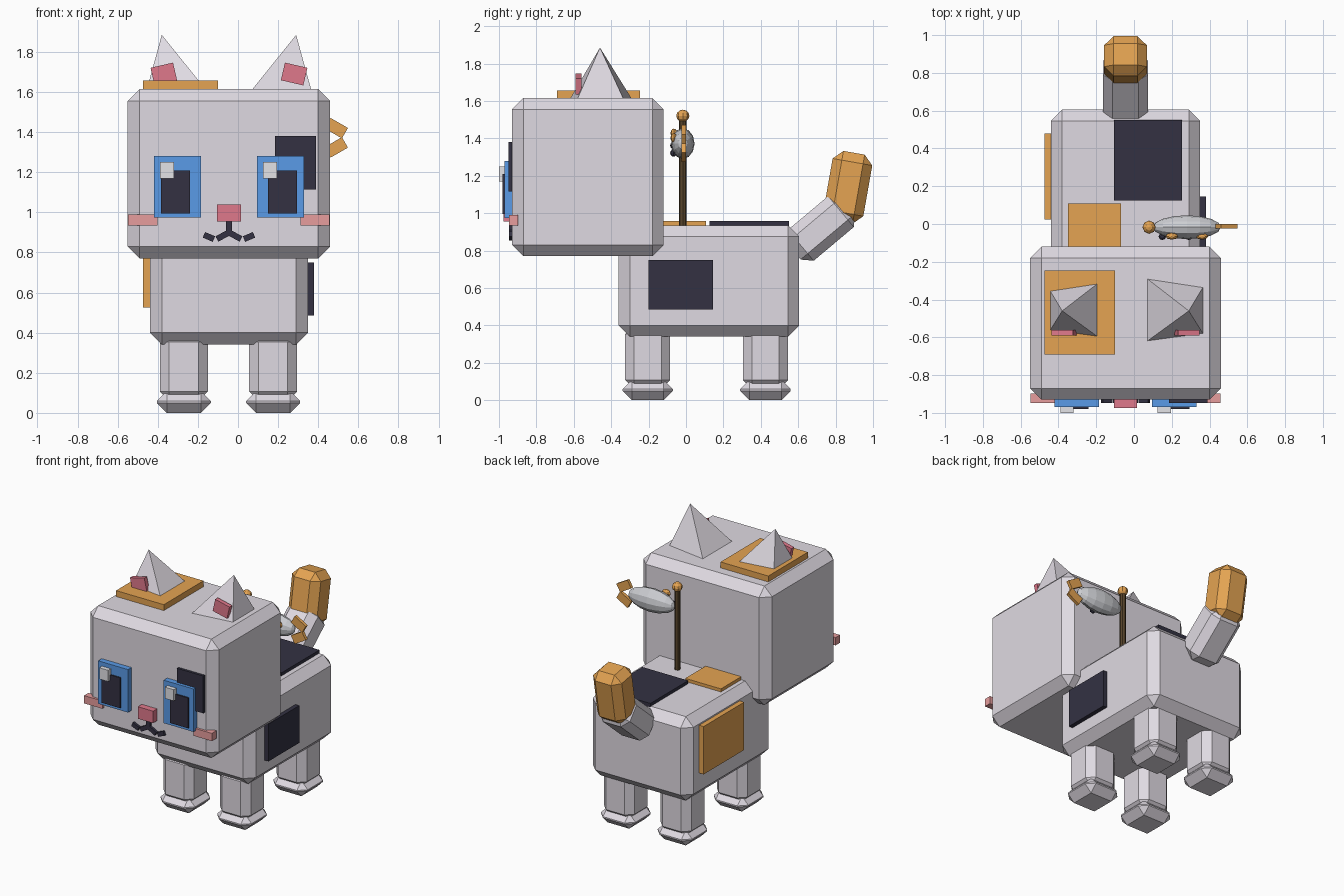
import bpy
import bmesh
from math import radians, atan2, hypot
from mathutils import Matrix, Vector

if "Cube" in bpy.data.objects:
    bpy.data.objects.remove(bpy.data.objects["Cube"], do_unlink=True)


def material(name, r, g, b):
    m = bpy.data.materials.new(name)
    m.use_nodes = True
    m.diffuse_color = (r, g, b, 1)
    m.node_tree.nodes["Principled BSDF"].inputs["Base Color"].default_value = (r, g, b, 1)
    return m


FUR = material("pale grey fur", .74, .70, .76)
ORANGE = material("orange patch", .78, .37, .085)
DARK = material("dark patch", .033, .031, .055)
BLUE = material("blue iris", .105, .34, .83)
PINK = material("rose pink", .74, .19, .26)
BLUSH = material("blush pink", .83, .35, .35)
WHITE = material("eye shine", .77, .77, .80)
BROWN = material("brown stick", .10, .06, .025)
SILVER = material("silver fish", .62, .63, .66)

MID = -0.045  # x of the animal's plane of symmetry


def finish(name, bm, mat):
    bmesh.ops.recalc_face_normals(bm, faces=bm.faces)
    me = bpy.data.meshes.new(name)
    bm.to_mesh(me)
    bm.free()
    me.materials.append(mat)
    ob = bpy.data.objects.new(name, me)
    bpy.context.collection.objects.link(ob)
    return ob


def block(name, mat, center, size, bevel=0, tilt=0, axis="X"):
    """Box with optional chamfer, turned about one axis."""
    bm = bmesh.new()
    bmesh.ops.create_cube(bm, size=1, matrix=Matrix.Diagonal((*size, 1)))
    if bevel:
        bmesh.ops.bevel(bm, geom=bm.edges[:], offset=bevel, segments=1,
                        affect="EDGES", profile=0.5)
    bm.transform(Matrix.Translation(center) @ Matrix.Rotation(radians(tilt), 4, axis))
    return finish(name, bm, mat)


def span(name, mat, x, y, z, bevel=0):
    """Box given by its lower and upper limits."""
    lims = (x, y, z)
    return block(name, mat, [(a + b) / 2 for a, b in lims],
                 [b - a for a, b in lims], bevel)


def ellipsoid(name, mat, center, radii, u=10, v=8, turn=0):
    bm = bmesh.new()
    bmesh.ops.create_uvsphere(bm, u_segments=u, v_segments=v, radius=1)
    bm.transform(Matrix.Translation(center) @ Matrix.Diagonal((*radii, 1))
                 @ Matrix.Rotation(radians(turn), 4, "Y"))
    return finish(name, bm, mat)


def stroke(name, a, b, width=.03):
    """Thin flat bar on the face between two x, z points."""
    a, b = Vector(a), Vector(b)
    d, c = b - a, (a + b) / 2
    block(name, DARK, (c.x, -.935, c.y), (hypot(*d), .025, width),
          tilt=-atan2(d.y, d.x) * 57.2958, axis="Y")


# Body and head
span("body", FUR, (-.44, .35), (-.36, .605), (.34, .935), .06)
span("head", FUR, (-.55, .46), (-.93, -.12), (.77, 1.615), .06)

# Legs and paws
for end, y in (("front", -.205), ("back", .425)):
    for side, x in (("right", -.27), ("left", .175)):
        block(f"{end}_{side}_leg", FUR, (x, y, .23), (.24, .24, .34), .047)
        block(f"{end}_{side}_paw", FUR, (x, y, .0545), (.27, .27, .109), .05)

# Tail
block("tail_base", FUR, (MID, .721, .918), (.24, .215, .38), .05, tilt=-50)
block("tail_tip", ORANGE, (MID, .866, 1.138), (.225, .215, .375), .05, tilt=-10)

# Ears lean outwards, each with a pink inner pad
for side, s in (("left", 1), ("right", -1)):
    bm = bmesh.new()
    ring = [(.115, -.29), (.41, -.335), (.41, -.58), (.115, -.62)]
    base = [bm.verts.new((MID + s * x, y, 1.612)) for x, y in ring]
    tip = bm.verts.new((MID + s * .335, -.46, 1.885))
    bm.faces.new(base)
    for i in range(4):
        bm.faces.new((base[i], base[(i + 1) % 4], tip))
    finish(f"{side}_ear", bm, FUR)
    block(f"{side}_inner_ear", PINK, (MID + s * .325, -.575, 1.69),
          (.115, .03, .09), tilt=s * 13, axis="Y")

    # Eyes, cheeks and the two halves of the mouth
    eye = MID + s * .2575
    block(f"{side}_iris", BLUE, (eye, -.945, 1.1275), (.235, .05, .305))
    block(f"{side}_pupil", DARK, (eye + s * .01, -.96, 1.1025), (.145, .04, .215))
    shine = eye - .0525
    block(f"{side}_eye_shine", WHITE, (shine, -.975, 1.21), (.07, .05, .08))
    block(f"{side}_cheek", BLUSH, (MID + s * .43, -.922, .9625), (.145, .05, .055))
    stroke(f"{side}_mouth_inner", (MID, .90), (MID + s * .06, .867))
    stroke(f"{side}_mouth_outer", (MID + s * .075, .867), (MID + s * .125, .888))

# Nose and lip line
span("nose", PINK, (-.105, .015), (-.975, -.92), (.955, 1.04))
stroke("lip_line", (MID, .89), (MID, .96))

# Coat patches
span("eye_patch", DARK, (.185, .39), (-.948, -.92), (1.115, 1.38))
span("head_patch", ORANGE, (-.475, -.10), (-.69, -.245), (1.60, 1.657))
span("left_side_patch", DARK, (.33, .38), (-.20, .145), (.485, .75))
span("right_side_patch", ORANGE, (-.475, -.42), (.025, .48), (.525, .865))
span("rump_patch", DARK, (-.105, .255), (.125, .55), (.92, .957))
span("shoulder_patch", ORANGE, (-.35, -.07), (-.16, .108), (.92, .957))

# Toy stick with a knob
STICK_X, TOY_Y = .08, -.017
bm = bmesh.new()
bmesh.ops.create_cone(bm, cap_ends=True, segments=8, radius1=.02, radius2=.02, depth=.58,
                      matrix=Matrix.Translation((STICK_X, TOY_Y, 1.22)))
finish("toy_stick", bm, BROWN)
ellipsoid("stick_knob", ORANGE, (STICK_X, TOY_Y, 1.52), (.035, .035, .033), 8, 6)

# Toy fish
FISH_Z = 1.372
ellipsoid("fish_body", SILVER, (.28, TOY_Y, FISH_Z), (.18, .063, .082), 12, 8, turn=90)
for part, s in (("upper", 1), ("lower", -1)):
    block(f"fish_{part}_tail_fin", ORANGE, (.49, TOY_Y + .005, FISH_Z + s * .048),
          (.10, .022, .06), tilt=s * 30, axis="Y")
for i, (x, z) in enumerate(((.20, .055), (.36, .03))):
    ellipsoid(f"fish_spot_{i + 1}", ORANGE, (x, -.065, FISH_Z + z), (.033, .018, .025), 8, 6)
for i, (x, z) in enumerate(((.15, -.01), (.29, -.05))):
    ellipsoid(f"fish_dot_{i + 1}", DARK, (x, -.067, FISH_Z + z), (.02, .018, .02), 8, 6)
